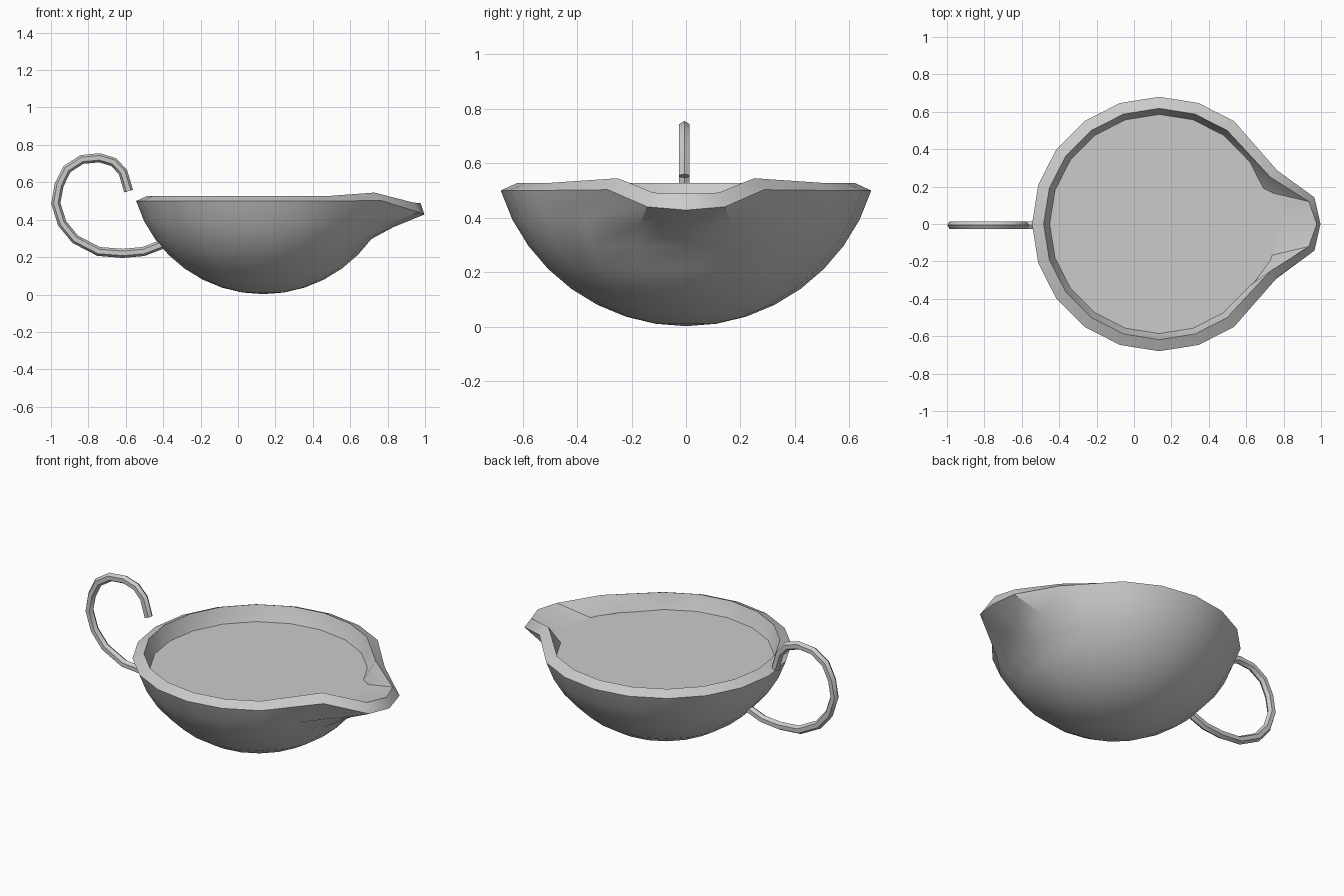
import bpy, bmesh, math
from mathutils import Vector

if "Cube" in bpy.data.objects:
    bpy.data.objects.remove(bpy.data.objects["Cube"])

CX, SEG, R_OUT, R_IN = 0.135, 20, 0.715, 0.65
ZC = R_OUT + 0.002          # centre of the spherical bowl


def finish(name, bm, angle=30):
    bmesh.ops.recalc_face_normals(bm, faces=bm.faces)
    mesh = bpy.data.meshes.new(name)
    bm.to_mesh(mesh)
    bm.free()
    obj = bpy.data.objects.new(name, mesh)
    bpy.context.collection.objects.link(obj)
    bpy.ops.object.select_all(action='DESELECT')
    obj.select_set(True)
    bpy.context.view_layer.objects.active = obj
    bpy.ops.object.shade_smooth_by_angle(angle=math.radians(angle))
    return obj


def bridge(bm, a, b):
    n = len(a)
    for i in range(n):
        bm.faces.new((a[i], a[(i + 1) % n], b[(i + 1) % n], b[i]))


# Bowl: two nested sphere caps joined at the rim, rim pulled into a spout
# Spout overrides are keyed by steps away from the +x direction
outer_lip = {0: (0.997, 0, 0.428), 1: (0.965, 0.142, 0.44), 2: (0.765, 0.287, 0.503)}
inner_lip = {0: (0.977, 0, 0.488), 1: (0.935, 0.12, 0.492), 2: (0.73, 0.25, 0.545)}
under_lip = {0: (0.83, 0, 0.36), 1: (0.79, 0.17, 0.372)}


def cap(bm, radius, rim_z, overrides):
    pole = bm.verts.new((CX, 0, ZC - radius))
    rings = []
    for k in range(1, 9):
        t = math.radians(9 * k)
        ring = []
        for i in range(SEG):
            a = math.tau * i / SEG
            r, z = radius * math.sin(t), ZC - radius * math.cos(t)
            if k == 8:
                z = rim_z
            p = (CX + r * math.cos(a), r * math.sin(a), z)
            step = min(i, SEG - i)
            if step in overrides.get(k, {}):
                x, y, z = overrides[k][step]
                p = (x, y if i < SEG / 2 else -y, z)
            ring.append(bm.verts.new(p))
        rings.append(ring)
    for i in range(SEG):
        bm.faces.new((pole, rings[0][i], rings[0][(i + 1) % SEG]))
    for a, b in zip(rings, rings[1:]):
        bridge(bm, a, b)
    return rings[-1]


bm = bmesh.new()
outer = cap(bm, R_OUT, 0.5, {7: under_lip, 8: outer_lip})
inner = cap(bm, R_IN, 0.528, {8: inner_lip})
bridge(bm, outer, inner)
finish("bowl", bm)

# Liquid: flat surface whose edge is buried in the bowl wall
bm = bmesh.new()
verts = []
for i in range(SEG):
    a = math.tau * i / SEG
    r = {0: 0.66, 1: 0.625}.get(min(i, SEG - i), 0.595)
    verts.append(bm.verts.new((CX + r * math.cos(a), r * math.sin(a), 0.44)))
bm.faces.new(verts)
liquid = finish("liquid_surface", bm)
if liquid.data.polygons[0].normal.z < 0:
    liquid.data.flip_normals()

# Handle: six-sided bar swept along an open curl
path = [(-.37, .285), (-.40, .27), (-.505, .23), (-.615, .22), (-.745, .23),
        (-.87, .295), (-.94, .38), (-.974, .487), (-.957, .584), (-.915, .67),
        (-.835, .722), (-.74, .731), (-.665, .708), (-.615, .655), (-.585, .553)]
pts = [Vector((x, -0.006, z)) for x, z in path]
bm = bmesh.new()
rings = []
for i, p in enumerate(pts):
    d = (pts[min(i + 1, len(pts) - 1)] - pts[max(i - 1, 0)]).normalized()
    side = Vector((0, 1, 0))
    normal = d.cross(side)
    rings.append([bm.verts.new(p + 0.0245 * math.cos(j * math.pi / 3) * normal
                               + 0.0225 * math.sin(j * math.pi / 3) * side)
                  for j in range(6)])
for a, b in zip(rings, rings[1:]):
    bridge(bm, a, b)
bm.faces.new(rings[0])
bm.faces.new(rings[-1])
finish("handle", bm)
